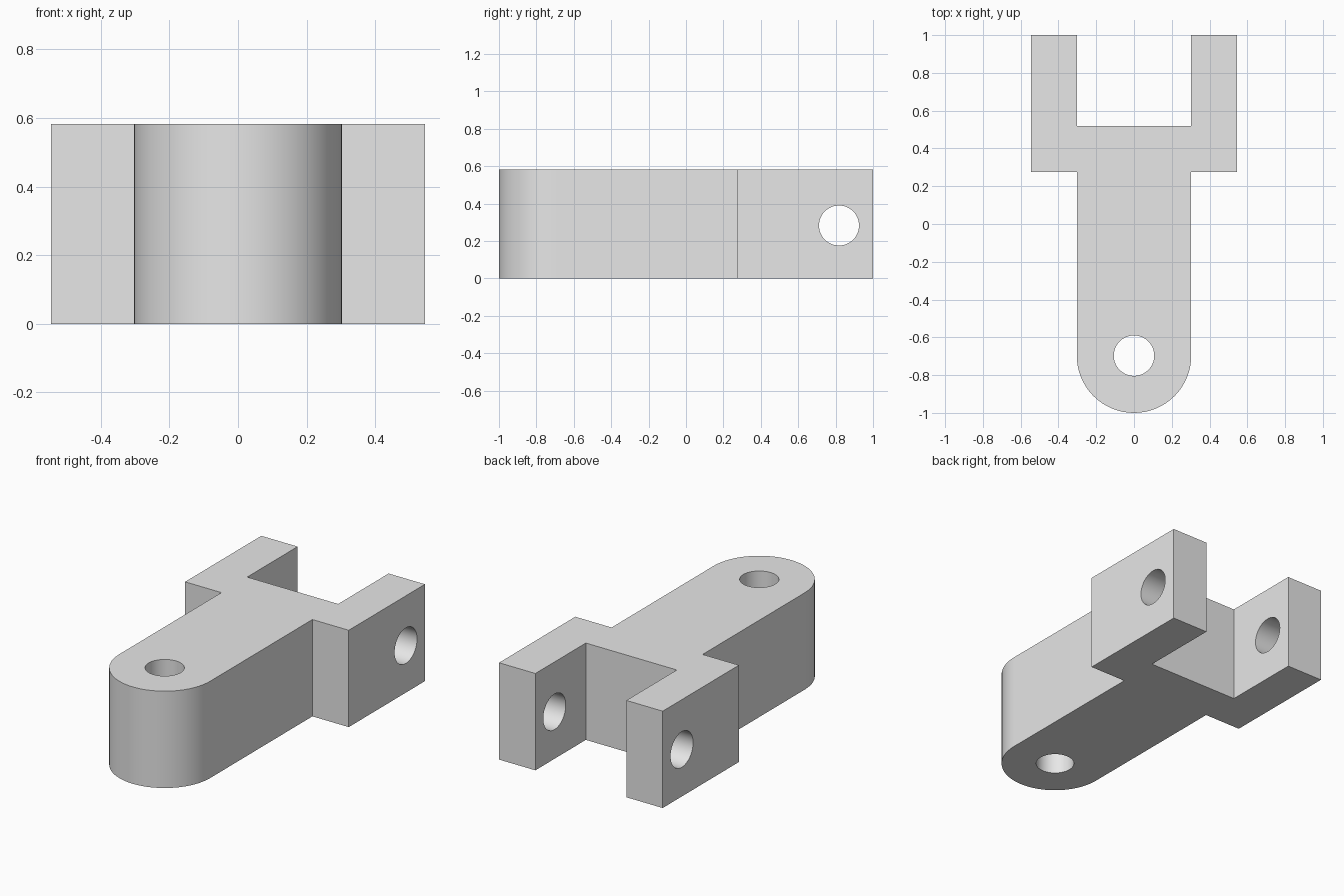
import bpy, bmesh
from math import pi, cos, sin, radians
from mathutils import Matrix

cube = bpy.data.objects.get("Cube")
if cube:
    bpy.data.objects.remove(cube, do_unlink=True)

HEIGHT = 0.583
ARM = 0.303          # half width of the arm, also its end radius
FORK = 0.545         # half width of the fork
END_Y = ARM - 1      # centre of the rounded end
HOLE = 0.107
SEGMENTS = 64

grey = bpy.data.materials.new("light grey")
grey.use_nodes = True
grey.diffuse_color = (0.8, 0.8, 0.8, 1)
grey.node_tree.nodes["Principled BSDF"].inputs["Base Color"].default_value = (0.8, 0.8, 0.8, 1)


def add_object(name, bm):
    bmesh.ops.recalc_face_normals(bm, faces=bm.faces)
    mesh = bpy.data.meshes.new(name)
    bm.to_mesh(mesh)
    bm.free()
    mesh.materials.append(grey)
    obj = bpy.data.objects.new(name, mesh)
    bpy.context.collection.objects.link(obj)
    return obj


def hole_cutter(name, location, axis):
    bm = bmesh.new()
    turn = Matrix.Rotation(pi / 2, 4, "Y") if axis == "X" else Matrix()
    bmesh.ops.create_cone(bm, cap_ends=True, segments=SEGMENTS, radius1=HOLE,
                          radius2=HOLE, depth=2, matrix=Matrix.Translation(location) @ turn)
    obj = add_object(name, bm)
    obj.hide_render = True
    return obj


# Fork and arm: one plan outline, right half mirrored, pulled up
steps = SEGMENTS // 4
half = [(FORK, 1), (FORK, 0.275), (ARM, 0.275)]
half += [(ARM * cos(a), END_Y - ARM * sin(a))
         for a in (i * pi / 2 / steps for i in range(steps + 1))]
half.insert(0, (ARM, 1))
half.insert(0, (ARM, 0.52))
outline = half + [(-x, y) for x, y in reversed(half[:-1])]

bm = bmesh.new()
base = bm.faces.new([bm.verts.new((x, y, 0)) for x, y in outline])
top = bmesh.ops.extrude_face_region(bm, geom=[base])
bmesh.ops.translate(bm, vec=(0, 0, HEIGHT),
                    verts=[v for v in top["geom"] if isinstance(v, bmesh.types.BMVert)])
clevis = add_object("clevis_body", bm)

# Upright hole through the rounded end, cross hole through both fork prongs
cutters = [hole_cutter("end_hole_cutter", (0, END_Y, HEIGHT / 2), "Z"),
           hole_cutter("fork_hole_cutter", (0, 0.818, 0.283), "X")]
bpy.context.view_layer.objects.active = clevis
for obj in bpy.context.selected_objects:
    obj.select_set(False)
clevis.select_set(True)
for cutter in cutters:
    mod = clevis.modifiers.new("hole", "BOOLEAN")
    mod.operation = "DIFFERENCE"
    mod.solver = "EXACT"
    mod.object = cutter
    bpy.ops.object.modifier_apply(modifier=mod.name)
    bpy.data.objects.remove(cutter, do_unlink=True)

bpy.ops.object.shade_smooth_by_angle(angle=radians(30))
